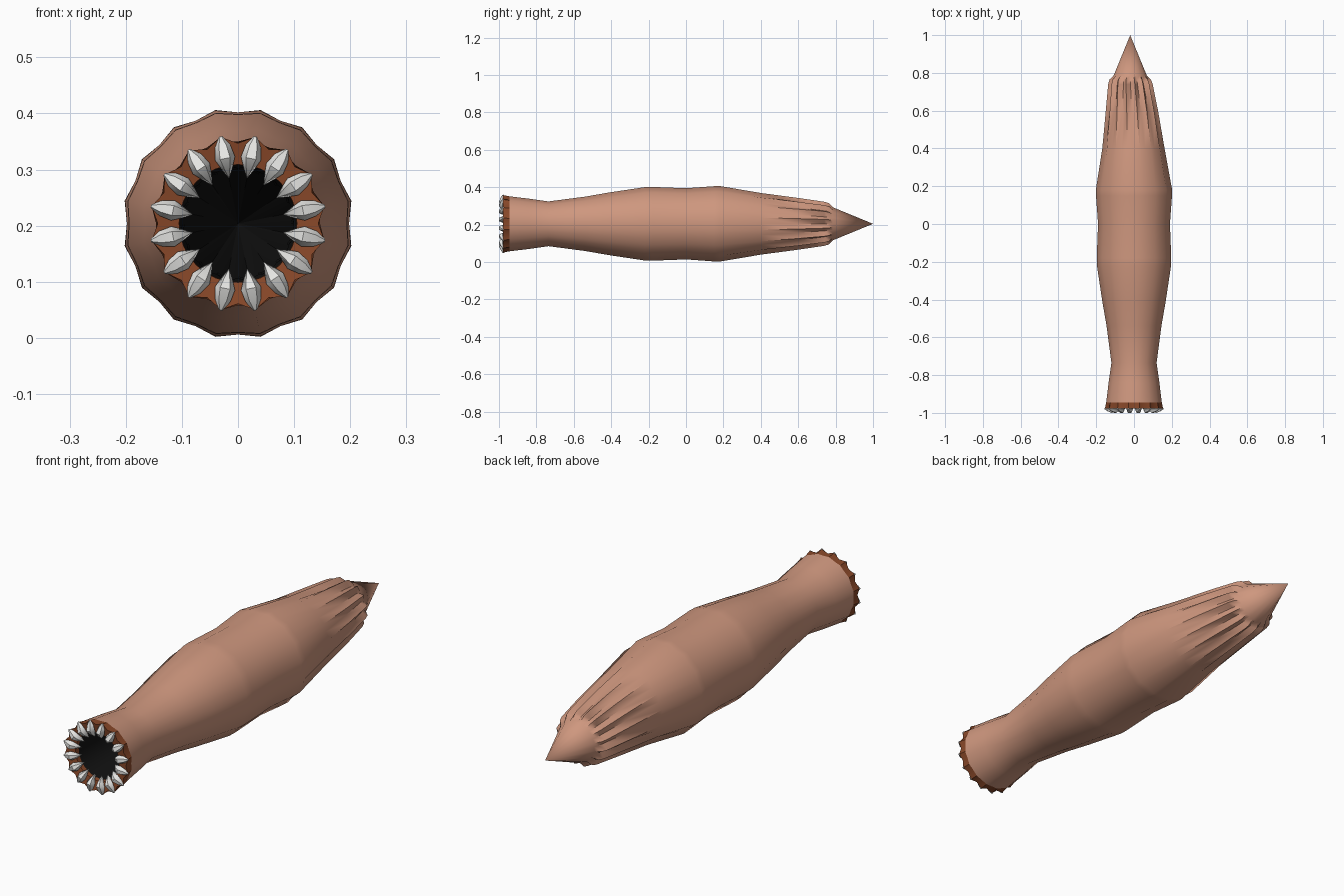
import bpy, bmesh, math
from mathutils import Vector

if "Cube" in bpy.data.objects:
    bpy.data.objects.remove(bpy.data.objects["Cube"])

CZ = 0.204      # height of the body axis
RIBS = 16       # ribs and teeth around the body
STEP = 2 * math.pi / RIBS


def material(name, rgb):
    m = bpy.data.materials.new(name)
    m.diffuse_color = (*rgb, 1)
    m.use_nodes = True
    m.node_tree.nodes["Principled BSDF"].inputs["Base Color"].default_value = m.diffuse_color
    return m


SKIN = material("tan skin", (0.62, 0.31, 0.21))
GUM = material("brown gum", (0.25, 0.065, 0.022))
TOOTH = material("white tooth", (0.8, 0.8, 0.78))
DARK = material("black throat", (0.006, 0.006, 0.006))


def polar(r, a, y, cx=0):
    return Vector((cx + r * math.sin(a), y, CZ + r * math.cos(a)))


def finish(bm, name, mat, angle):
    me = bpy.data.meshes.new(name)
    bm.to_mesh(me)
    bm.free()
    me.materials.append(mat)
    ob = bpy.data.objects.new(name, me)
    bpy.context.collection.objects.link(ob)
    bpy.ops.object.select_all(action='DESELECT')
    ob.select_set(True)
    bpy.context.view_layer.objects.active = ob
    bpy.ops.object.shade_smooth_by_angle(angle=math.radians(angle))
    return ob


def ribbed_tube(name, mat, rings, tip=None, angle=40, inward=False):
    """Skin rings of (y, ridge radius, valley radius, x offset); optional end tip."""
    bm = bmesh.new()
    loops = []
    n = RIBS * 2
    for y, ridge, valley, cx in rings:
        loops.append([bm.verts.new(polar(valley if i % 2 == 0 else ridge,
                                         i * STEP / 2, y, cx)) for i in range(n)])
    for a, b in zip(loops, loops[1:]):
        for i in range(n):
            j = (i + 1) % n
            bm.faces.new((a[i], a[j], b[j], b[i]))
    if tip:
        t = bm.verts.new(tip)
        for i in range(n):
            bm.faces.new((loops[-1][i], loops[-1][(i + 1) % n], t))
    # make normals face away from (or toward) the axis
    bm.faces.ensure_lookup_table()
    bm.normal_update()
    f = bm.faces[0]
    mid = f.calc_center_median()
    axis_out = Vector((mid.x, 0, mid.z - CZ))
    if (f.normal.dot(axis_out) < 0) != inward:
        bmesh.ops.reverse_faces(bm, faces=bm.faces[:])
    return finish(bm, name, mat, angle)


# body: swelling ribbed skin, ribs deepen toward the tail
ribbed_tube("body", SKIN, [
    (-0.945, 0.150, 0.146, 0),
    (-0.84, 0.137, 0.133, 0),
    (-0.735, 0.122, 0.118, 0),
    (-0.54, 0.148, 0.142, 0),
    (-0.41, 0.171, 0.165, 0),
    (-0.22, 0.200, 0.194, 0),
    (-0.18, 0.201, 0.195, 0),
    (0.0, 0.194, 0.188, 0),
    (0.15, 0.205, 0.198, 0),
    (0.18, 0.206, 0.198, 0),
    (0.40, 0.168, 0.158, -0.003),
    (0.60, 0.141, 0.124, -0.011),
    (0.74, 0.120, 0.098, -0.019),
    (0.765, 0.112, 0.092, -0.02),
    (0.785, 0.090, 0.086, -0.02),
], tip=(-0.02, 1.0, CZ), angle=50)

# gum: scalloped rim around the mouth
ribbed_tube("gum_rim", GUM, [
    (-0.945, 0.150, 0.146, 0),
    (-0.978, 0.157, 0.143, 0),
    (-0.970, 0.105, 0.105, 0),
    (-0.950, 0.104, 0.104, 0),
], angle=35)

# throat: dark tunnel closing far inside the body
ribbed_tube("throat", DARK, [
    (-0.965, 0.106, 0.106, 0),
    (-0.735, 0.102, 0.098, 0),
    (-0.40, 0.100, 0.094, 0),
], tip=(0, 0.3, CZ), angle=40, inward=True)

# teeth: one fang on every rib, pointing into the mouth
for k in range(RIBS):
    a = (k + 0.5) * STEP
    radial = Vector((math.sin(a), 0, math.cos(a)))
    side = Vector((math.cos(a), 0, -math.sin(a)))
    bm = bmesh.new()
    rows = []
    # (radius, half width, back y, front y)
    for r, w, yb, yf in [(0.158, 0.003, -0.974, -0.981),
                         (0.140, 0.014, -0.968, -0.992),
                         (0.118, 0.018, -0.960, -1.000),
                         (0.100, 0.010, -0.955, -0.988)]:
        c = Vector((0, 0, CZ)) + radial * r
        rows.append([bm.verts.new(c + side * s * w + Vector((0, y, 0)))
                     for s, y in ((-1, (yb + yf) / 2), (-0.5, yf), (0.5, yf),
                                  (1, (yb + yf) / 2), (0, yb))])
    tip = bm.verts.new(Vector((0, -0.962, CZ)) + radial * 0.082)
    for p, q in zip(rows, rows[1:]):
        for i in range(5):
            j = (i + 1) % 5
            bm.faces.new((p[i], p[j], q[j], q[i]))
    bm.faces.new(rows[0])
    for i in range(5):
        bm.faces.new((rows[-1][i], rows[-1][(i + 1) % 5], tip))
    bmesh.ops.recalc_face_normals(bm, faces=bm.faces[:])
    finish(bm, f"tooth_{k + 1}", TOOTH, 50)
